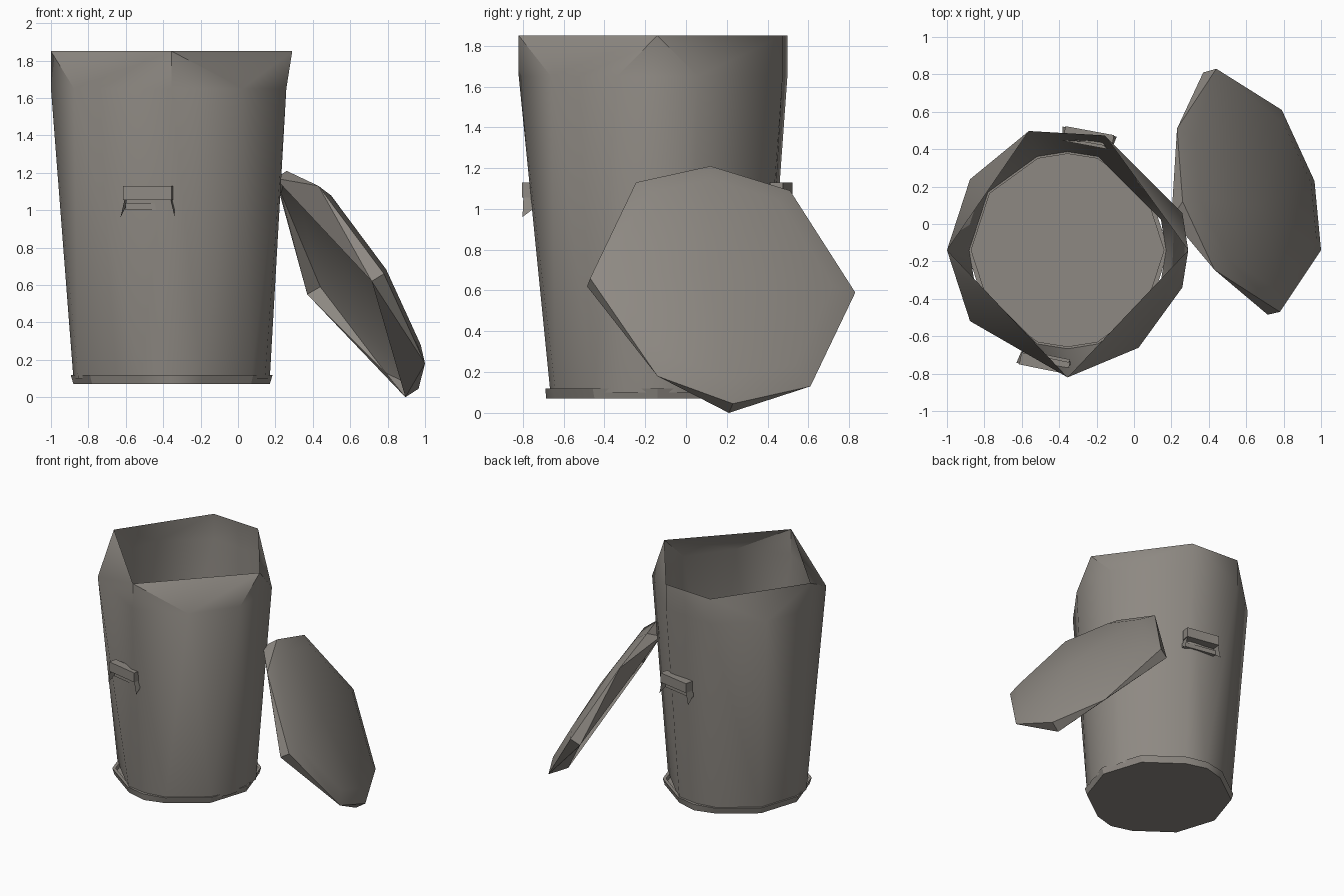
import bpy, bmesh, math
from mathutils import Vector, Matrix

if "Cube" in bpy.data.objects:
    bpy.data.objects.remove(bpy.data.objects["Cube"])

metal = bpy.data.materials.new("warm_grey_metal")
metal.diffuse_color = (0.27, 0.25, 0.225, 1)
metal.use_nodes = True
metal.node_tree.nodes["Principled BSDF"].inputs["Base Color"].default_value = metal.diffuse_color

CX, CY = -0.355, -0.14          # axis of the can


def finish(name, bm, angle):
    bmesh.ops.recalc_face_normals(bm, faces=bm.faces)
    me = bpy.data.meshes.new(name)
    bm.to_mesh(me)
    bm.free()
    me.materials.append(metal)
    ob = bpy.data.objects.new(name, me)
    bpy.context.collection.objects.link(ob)
    bpy.ops.object.select_all(action='DESELECT')
    ob.select_set(True)
    bpy.context.view_layer.objects.active = ob
    bpy.ops.object.shade_smooth_by_angle(angle=math.radians(angle))
    return ob


def ring(bm, angles, r, z, special={}):
    """Ring of (angle, vertex) pairs around the can axis, sorted by angle."""
    out = []
    for a in sorted(x % 360 for x in angles):
        t, rr = math.radians(a), special.get(a, r)
        out.append((a, bm.verts.new((CX + rr * math.cos(t), CY + rr * math.sin(t), z))))
    return out


def stitch(bm, A, B):
    """Join two rings with different vertex counts by a triangle band."""
    na, nb = len(A), len(B)
    ang = lambda R, k: R[k % len(R)][0] + 360 * (k // len(R))
    i = j = 0
    while i < na or j < nb:
        a, b = A[i % na][1], B[j % nb][1]
        mid_a = (ang(A, i) + ang(A, i + 1)) / 2
        mid_b = (ang(B, j) + ang(B, j + 1)) / 2
        if j >= nb or (i < na and mid_a <= mid_b):
            bm.faces.new((a, A[(i + 1) % na][1], b))
            i += 1
        else:
            bm.faces.new((a, B[(j + 1) % nb][1], b))
            j += 1


# can wall: tapered, open at the top with a coarse five-sided rim
bm = bmesh.new()
low = ring(bm, [0, 18, 72, 90, 108, 144, 180, 198, 252, 270, 288, 324, 342], 0.525, 0.10)
mid = ring(bm, [18, 72, 108, 144, 180, 216, 270, 306, 342], 0.645, 1.65, {270: 0.68, 108: 0.67})
top = ring(bm, [0, 72, 108, 180, 270], 0.645, 1.85, {270: 0.68, 108: 0.67})
stitch(bm, low, mid)
stitch(bm, mid, top)
finish("can_wall", bm, 45)

# base collar with floor
bm = bmesh.new()
tens = list(range(0, 360, 36)) + [90, 270]
inner = ring(bm, tens, 0.515, 0.12)
lip = ring(bm, tens, 0.54, 0.12, {90: 0.55, 270: 0.55})
bottom = ring(bm, tens, 0.525, 0.07, {90: 0.545, 270: 0.545})
stitch(bm, inner, lip)
stitch(bm, lip, bottom)
bm.faces.new([v for _, v in bottom])
finish("base_collar", bm, 30)


# handles: a bar, a thin back strip and two small pointed brackets
def box(bm, r0, r1, t0, t1, z0, z1):
    m = Matrix.Translation(((r0 + r1) / 2, (t0 + t1) / 2, (z0 + z1) / 2))
    m = m @ Matrix.Diagonal((r1 - r0, t1 - t0, z1 - z0, 1))
    bmesh.ops.create_cube(bm, size=1, matrix=m)


for name, deg in (("front_handle", -101.5), ("back_handle", 79.5)):
    bm = bmesh.new()
    box(bm, 0.585, 0.65, -0.132, 0.132, 1.055, 1.13)
    box(bm, 0.57, 0.60, -0.13, 0.13, 1.0, 1.035)
    for s in (-1, 1):
        p = [bm.verts.new(c) for c in ((0.58, s * 0.125, 1.06), (0.645, s * 0.125, 1.06),
                                       (0.645, s * 0.148, 0.96), (0.58, s * 0.135, 1.01))]
        bm.faces.new(p)
    bm.transform(Matrix.Translation((CX, CY, 0)) @ Matrix.Rotation(math.radians(deg), 4, 'Z'))
    finish(name, bm, 30)

# lid: leaning shallow dome with a coarse skirt on the can side
n = Vector((0.821, 0.243, 0.516)).normalized()
centre = Vector((0.625, 0.08, 0.66))
u = Vector((0, 0, 1))
u = (u - n * u.dot(n)).normalized()
w = n.cross(u)


def lid_ring(bm, pts):
    out = []
    for p in pts:
        d = Vector(p) - centre
        out.append((math.degrees(math.atan2(d.dot(w), d.dot(u))) % 360, bm.verts.new(p)))
    return sorted(out, key=lambda e: e[0])


edge_pts = [(0.26, 0.12, 1.21), (0.43, -0.245, 1.13), (0.78, -0.47, 0.66), (1.0, -0.14, 0.18),
            (0.965, 0.23, 0.045), (0.79, 0.61, 0.13), (0.44, 0.83, 0.59), (0.23, 0.51, 1.09)]
skirt_pts = [(0.20, 0.03, 1.17), (0.715, -0.485, 0.62), (0.895, 0.21, 0.0), (0.37, 0.81, 0.55)]
bm = bmesh.new()
edge = lid_ring(bm, edge_pts)
skirt = lid_ring(bm, skirt_pts)
dome = lid_ring(bm, [centre + (Vector(p) - centre) * 0.84 + n * 0.045 for p in edge_pts])
crown = bm.verts.new(centre + n * 0.07)
stitch(bm, skirt, edge)
stitch(bm, edge, dome)
for k in range(len(dome)):
    bm.faces.new((dome[k][1], dome[(k + 1) % len(dome)][1], crown))
finish("lid", bm, 32)
